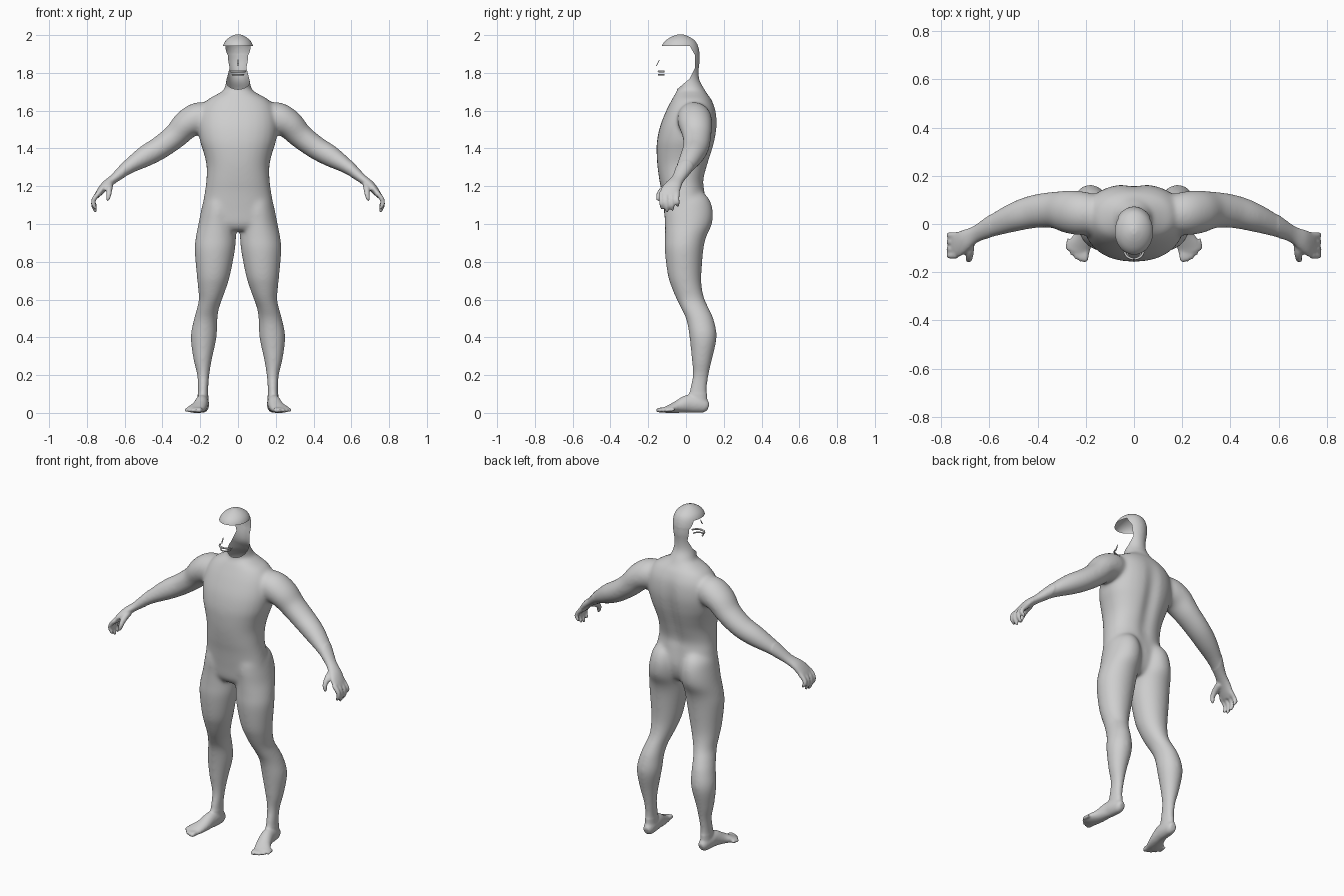
import bpy, bmesh, math
from mathutils import Vector

if "Cube" in bpy.data.objects:
    bpy.data.objects.remove(bpy.data.objects["Cube"])

SEG = 28
skin = bpy.data.materials.new("grey_skin")
skin.diffuse_color = (0.62, 0.62, 0.62, 1)
skin.use_nodes = True
skin.node_tree.nodes["Principled BSDF"].inputs["Base Color"].default_value = skin.diffuse_color


def spline(rows, n=6):
    """Catmull-Rom interpolation of equal-length rows of numbers."""
    out = []
    for i in range(len(rows) - 1):
        a, b = rows[max(i - 1, 0)], rows[i]
        c, d = rows[i + 1], rows[min(i + 2, len(rows) - 1)]
        for k in range(n):
            t = k / n
            out.append([0.5 * (2 * q + (r - p) * t + (2 * p - 5 * q + 4 * r - s) * t * t
                               + (3 * q - p - 3 * r + s) * t ** 3)
                        for p, q, r, s in zip(a, b, c, d)])
    return out + [list(rows[-1])]


def loft(bm, rings, side=1, power=1.0):
    """Closed skin over rings of (centre, axis u, axis v)."""
    def sp(v):
        return math.copysign(abs(v) ** power, v)
    loops = []
    for c, u, v in rings:
        loop = []
        for k in range(SEG):
            a = 2 * math.pi * k / SEG
            p = c + u * sp(math.cos(a)) + v * sp(math.sin(a))
            loop.append(bm.verts.new((p.x * side, p.y, p.z)))
        loops.append(loop)
    faces = [bm.faces.new((l[k], l[(k + 1) % SEG], m[(k + 1) % SEG], m[k]))
             for l, m in zip(loops, loops[1:]) for k in range(SEG)]
    faces += [bm.faces.new(loops[0]), bm.faces.new(loops[-1])]
    bmesh.ops.recalc_face_normals(bm, faces=faces)


def column(bm, rows, side=1, power=1.0):
    """Level rings from rows of (z, centre x, half width, front y, back y)."""
    loft(bm, [(Vector((x, (f + b) / 2, z)), Vector((w, 0, 0)), Vector((0, (b - f) / 2, 0)))
              for z, x, w, f, b in spline(rows)], side, power)


def tube(bm, rows, side=1, ref=(0, 1, 0)):
    """Rings square to a path, from rows of (x, y, z, radius along ref, other radius)."""
    pts = spline(rows)
    pos = [Vector(p[:3]) for p in pts]
    rings = []
    for i, p in enumerate(pts):
        t = (pos[min(i + 1, len(pos) - 1)] - pos[max(i - 1, 0)]).normalized()
        u = Vector(ref)
        u = (u - t * u.dot(t)).normalized()
        rings.append((pos[i], u * p[3], t.cross(u) * p[4]))
    loft(bm, rings, side)


def finish(bm, name):
    me = bpy.data.meshes.new(name)
    bm.to_mesh(me)
    bm.free()
    me.materials.append(skin)
    ob = bpy.data.objects.new(name, me)
    bpy.context.collection.objects.link(ob)
    me.polygons.foreach_set("use_smooth", [True] * len(me.polygons))
    return ob


bm = bmesh.new()
# head and neck
column(bm, [(2.004, 0, .012, -.045, -.015), (1.99, 0, .043, -.08, .02), (1.968, 0, .068, -.112, .05),
            (1.94, 0, .081, -.129, .065), (1.90, 0, .084, -.13, .073), (1.86, 0, .078, -.12, .074),
            (1.82, 0, .067, -.10, .069), (1.78, 0, .062, -.075, .069), (1.75, 0, .065, -.058, .077),
            (1.715, 0, .074, -.046, .098), (1.66, 0, .10, -.07, .125), (1.6, 0, .10, -.08, .13)])
# torso
column(bm, [(1.705, 0, .08, -.045, .10), (1.685, 0, .115, -.06, .115), (1.655, 0, .165, -.077, .137),
            (1.6, 0, .20, -.105, .16), (1.52, 0, .212, -.137, .167), (1.44, 0, .202, -.154, .156),
            (1.38, 0, .183, -.156, .14), (1.31, 0, .167, -.152, .118), (1.23, 0, .168, -.141, .097),
            (1.17, 0, .176, -.13, .102), (1.07, 0, .19, -.117, .108), (1.0, 0, .175, -.108, .09),
            (.965, 0, .11, -.085, .06)], power=.87)
for s in (1, -1):
    # leg with hip, thigh, knee, calf and ankle
    column(bm, [(1.17, .095, .05, -.06, .09), (1.13, .10, .08, -.105, .125), (1.07, .103, .093, -.115, .143),
                (1.0, .11, .10, -.112, .138), (.93, .117, .107, -.112, .107), (.86, .123, .107, -.113, .092),
                (.73, .13, .089, -.097, .082), (.66, .137, .075, -.075, .085), (.6, .146, .062, -.05, .10),
                (.55, .16, .059, -.025, .124), (.49, .172, .063, .002, .149), (.40, .182, .069, .018, .163),
                (.28, .187, .049, .03, .138), (.2, .184, .033, .035, .121), (.12, .185, .028, .018, .112),
                (.05, .186, .03, .01, .115)], s)
    # arm from shoulder to wrist
    tube(bm, [(.12, .04, 1.555, .07, .07), (.20, .043, 1.56, .09, .086), (.268, .05, 1.53, .09, .078),
              (.33, .058, 1.467, .077, .067), (.412, .052, 1.405, .07, .062), (.492, .03, 1.358, .062, .057),
              (.58, -.005, 1.302, .048, .039), (.653, -.04, 1.243, .035, .025), (.70, -.066, 1.206, .044, .023),
              (.73, -.084, 1.172, .053, .019), (.748, -.088, 1.148, .05, .014)], s)
    # four fingers and the thumb
    for y, drop in ((-.13, .015), (-.103, 0), (-.074, .008), (-.046, .028)):
        tube(bm, [(.735, y, 1.165, .014, .014), (.759, y - .002, 1.137, .013, .013),
                  (.767, y, 1.103 + drop / 2, .012, .012), (.757, y + .002, 1.074 + drop, .010, .010),
                  (.751, y + .003, 1.062 + drop, .006, .006)], s)
    tube(bm, [(.68, -.075, 1.208, .02, .02), (.682, -.115, 1.188, .018, .018), (.683, -.142, 1.16, .014, .014),
              (.688, -.148, 1.135, .011, .011), (.692, -.148, 1.122, .006, .006)], s, (1, 0, 0))
    # foot and five toes
    tube(bm, [(.182, .118, .03, .018, .02), (.184, .10, .036, .028, .036), (.187, .06, .045, .034, .045),
              (.192, .01, .048, .036, .047), (.205, -.045, .032, .041, .033), (.225, -.09, .02, .048, .021),
              (.234, -.118, .015, .047, .014)], s, (1, 0, 0))
    for i in range(5):
        x, y, r = .202 + .018 * i, -.158 + .003 * i * i, .014 - .0012 * i
        tube(bm, [(x - .003, y + .05, .016, r, r), (x, y + .018, .015, r, r),
                  (x + .002, y, .011, r * .6, r * .6)], s, (1, 0, 0))
body = finish(bm, "body")

# fuse the parts into one skin
mod = body.modifiers.new("fuse", 'REMESH')
mod.mode, mod.voxel_size = 'VOXEL', .006
bpy.context.view_layer.objects.active = body
body.select_set(True)
bpy.ops.object.modifier_apply(modifier=mod.name)

bm = bmesh.new()
bm.from_mesh(body.data)
# spine groove
for v in bm.verts:
    if v.co.y > .05 and 1.1 < v.co.z < 1.66:
        fade = math.sin(math.pi * (v.co.z - 1.1) / .56)
        v.co.y -= .018 * fade * math.exp(-(v.co.x / .035) ** 2)
# soften joints strongly, hands and feet only lightly
axes = dict(use_axis_x=True, use_axis_y=True, use_axis_z=True)
broad = [v for v in bm.verts if abs(v.co.x) < .6 and .1 < v.co.z < 1.9]
for i in range(30):
    bmesh.ops.smooth_vert(bm, verts=broad if i > 3 else bm.verts[:], factor=.5, **axes)
for v in bm.verts:
    v.co.z = max(v.co.z, 0)

# open face: cut along each plane, then remove what lies inside all of them
planes = [(Vector(p), Vector(n).normalized()) for p, n in (
    ((0, 0, 1.943), (0, 0, -1)), ((0, .02, 1.943), (0, -.048, -.027)), ((0, .048, 1.88), (0, -1, 0)),
    ((0, .02, 1.77), (0, -.06, .03)), ((0, .02, 1.77), (0, -.055, .065)))]


def head_faces():
    return [f for f in bm.faces if f.calc_center_median().z > 1.68 and abs(f.calc_center_median().x) < .12]


for p, n in planes:
    faces = head_faces()
    geom = list({e for f in faces for e in f.edges}) + list({v for f in faces for v in f.verts}) + faces
    bmesh.ops.bisect_plane(bm, geom=geom, dist=1e-5, plane_co=p, plane_no=n)
gone = [f for f in head_faces() if all((f.calc_center_median() - p).dot(n) > 0 for p, n in planes)]
bmesh.ops.delete(bm, geom=gone, context='FACES')
old = body.data
finish(bm, "body_skin")
bpy.data.objects.remove(body)
bpy.data.meshes.remove(old)

# loose mouth pieces in front of the neck
SEG = 8
for name, z, r, w in (("upper_lip", 1.808, .005, .04), ("lower_lip", 1.79, .004, .03)):
    bm = bmesh.new()
    tube(bm, [(w * math.sin(a), -.108 - .037 * math.cos(a), z, r, r)
              for a in (math.radians(d) for d in range(-80, 81, 20))], 1, (0, 0, 1))
    finish(bm, name)
# nose sliver
bm = bmesh.new()
tube(bm, [(0, -.157, 1.838, .003, .002), (0, -.15, 1.85, .004, .002), (0, -.14, 1.87, .002, .001)], 1, (1, 0, 0))
finish(bm, "nose_sliver")
